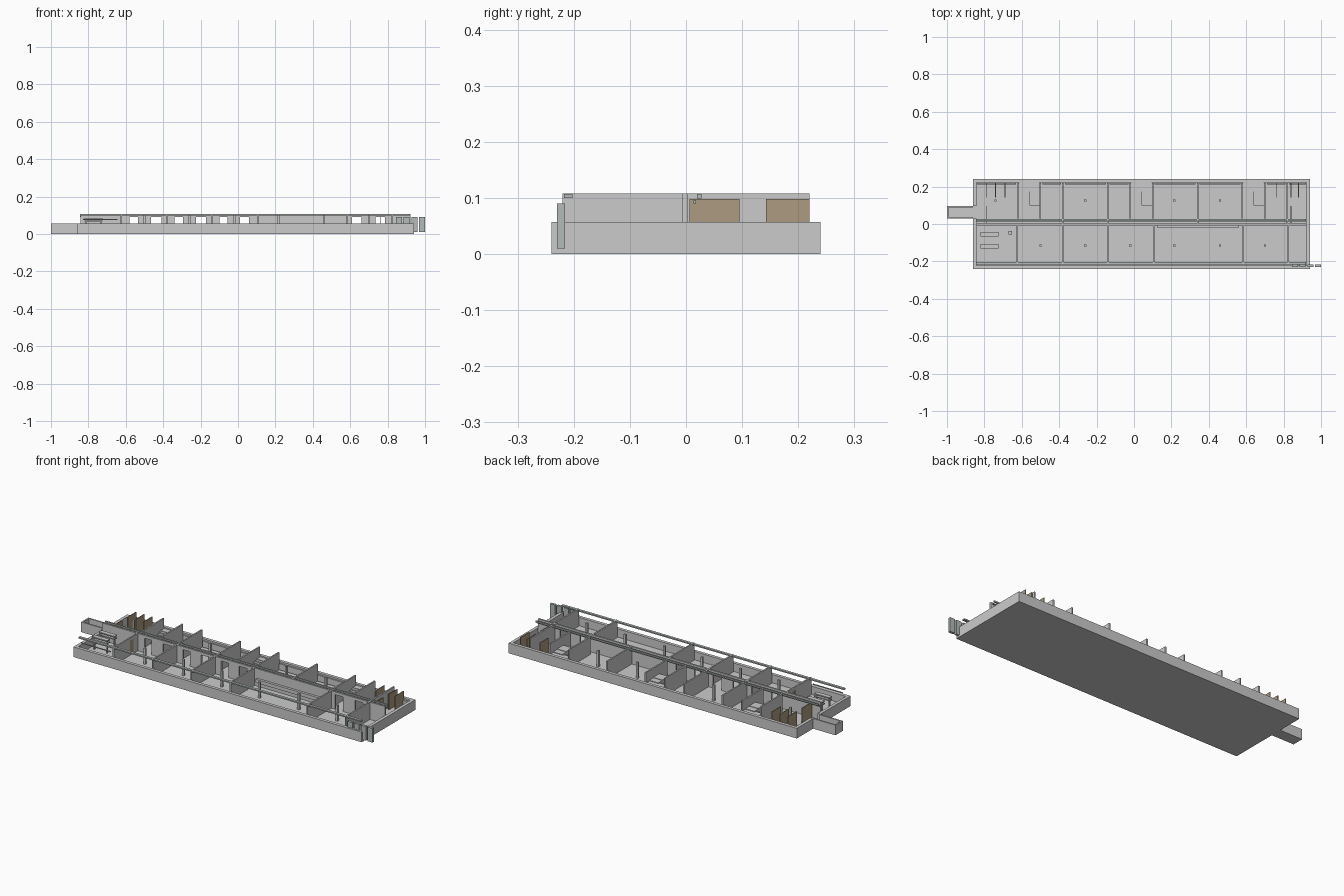
import bpy, bmesh


def material(name, colour):
    m = bpy.data.materials.new(name)
    m.diffuse_color = (*colour, 1)
    return m


BROWN = material("timber", (0.42, 0.33, 0.22))
GREEN = material("metal", (0.45, 0.5, 0.48))
FLOOR, RIM, TOP = 0.01, 0.057, 0.108


def boxes(name, items, mat=None):
    """One object from boxes given as (x0, x1, y0, y1, z0, z1)."""
    bm = bmesh.new()
    for x0, x1, y0, y1, z0, z1 in items:
        g = bmesh.ops.create_cube(bm, size=1)
        for v in g["verts"]:
            v.co = ((x0 + x1) / 2 + v.co.x * (x1 - x0),
                    (y0 + y1) / 2 + v.co.y * (y1 - y0),
                    (z0 + z1) / 2 + v.co.z * (z1 - z0))
    me = bpy.data.meshes.new(name)
    bm.to_mesh(me)
    bm.free()
    ob = bpy.data.objects.new(name, me)
    bpy.context.collection.objects.link(ob)
    if mat:
        me.materials.append(mat)
    return ob


# Floor slab and cut-away outer wall
boxes("floor_slab", [(-0.86, 0.94, -0.24, 0.24, 0, FLOOR)])
boxes("outer_wall", [
    (-0.86, 0.94, -0.24, -0.222, FLOOR, RIM),
    (-0.86, 0.94, 0.222, 0.24, FLOOR, RIM),
    (0.922, 0.94, -0.222, 0.222, FLOOR, RIM),
    (-0.86, -0.843, -0.222, 0.03, FLOOR, RIM),
    (-0.86, -0.843, 0.095, 0.222, FLOOR, RIM)])

# Entrance annex on the left end
boxes("annex", [
    (-1.0, -0.86, 0.03, 0.095, 0, FLOOR),
    (-1.0, -0.86, 0.03, 0.038, FLOOR, RIM),
    (-1.0, -0.86, 0.087, 0.095, FLOOR, RIM),
    (-1.0, -0.992, 0.038, 0.087, FLOOR, RIM)])

# Spine wall between front and rear rooms, with door openings
openings = [(-0.58, -0.535), (-0.465, -0.41), (-0.34, -0.295), (-0.225, -0.17),
            (-0.1, -0.055), (0.01, 0.06), (0.61, 0.66), (0.735, 0.785)]
parts, start = [], -0.843
for a, b in openings:
    parts.append((start, a, -0.007, 0.003, FLOOR, TOP))
    parts.append((a, b, -0.007, 0.003, 0.092, TOP))
    start = b
parts.append((start, 0.922, -0.007, 0.003, FLOOR, TOP))
boxes("spine_wall", parts)

# Cross partitions
T = 0.004
boxes("front_partitions", [(x - T, x + T, -0.22, -0.007, FLOOR, TOP)
                           for x in (-0.38, -0.14, 0.105, 0.585, 0.825)]
      + [(-0.629, -0.621, -0.22, -0.077, FLOOR, TOP),
         (-0.629, -0.621, -0.043, -0.007, FLOOR, TOP),
         (-0.629, -0.621, -0.077, -0.043, 0.092, TOP)])
boxes("rear_partitions", [(x - T, x + T, 0.003, 0.22, FLOOR, TOP)
                          for x in (-0.38, -0.14, 0.34, 0.82)]
      + [(x - T, x + T, 0.03, 0.22, FLOOR, TOP)
         for x in (-0.62, -0.5, -0.02, 0.1, 0.58, 0.7)])
boxes("room_door", [(-0.628, -0.622, -0.077, -0.043, FLOOR, 0.092)], BROWN)

# Square columns in the rooms
C = 0.006
boxes("columns", [(x - C, x + C, y - C, y + C, FLOOR, 0.1)
                  for y, xs in ((0.125, (-0.74, -0.26, 0.215, 0.46)),
                                (-0.115, (-0.5, -0.26, -0.02, 0.215, 0.46, 0.7)))
                  for x in xs])

# Three stairwells, each with a flight, a landing and a plinth
for i, x in enumerate((-0.62, -0.02, 0.58)):
    steps = [(x + 0.004, x + 0.06, 0.1 + 0.015 * k, 0.115 + 0.015 * k,
              FLOOR, 0.017 + 0.006 * k) for k in range(6)]
    boxes(f"stair_{i + 1}", steps + [
        (x + 0.004, x + 0.116, 0.19, 0.222, FLOOR, 0.05),
        (x + 0.06, x + 0.116, 0.1, 0.155, FLOOR, RIM),
        (x + 0.06, x + 0.116, 0.155, 0.19, FLOOR, 0.054)])

# Long overhead rails
boxes("front_rail", [(-0.845, 0.92, -0.217, -0.202, 0.1, 0.107)], GREEN)
boxes("spine_rails", [(-0.845, 0.92, 0.013, 0.018, 0.09, 0.095),
                      (-0.845, 0.92, 0.02, 0.028, 0.099, 0.107)], GREEN)

# Low heating runs under the rear windows
rooms = [(-0.84, -0.63), (-0.49, -0.39), (-0.37, -0.15), (-0.13, -0.03),
         (0.11, 0.33), (0.35, 0.57), (0.71, 0.81), (0.83, 0.92)]
boxes("heating_runs", [(a, b, 0.21, 0.218, 0.015, 0.05) for a, b in rooms])

# Toilet cubicle partitions at both ends
cub = [(x - 0.002, x + 0.002, 0.143, 0.22, FLOOR, 0.098)
       for x in (-0.79, -0.74, -0.69, 0.76, 0.84, 0.88)]
cub += [(x - 0.002, x + 0.002, 0.006, 0.095, FLOOR, 0.098) for x in (-0.79, 0.84)]
boxes("cubicle_panels", cub, BROWN)

# Furniture and plant
boxes("plant_shelves", [(-0.82, -0.725, y - 0.012, y + 0.012, z, z + 0.006)
                        for y in (-0.055, -0.12) for z in (0.066, 0.08)])
boxes("plant_legs", [(x, x + 0.005, y - 0.004, y + 0.004, FLOOR, 0.08)
                     for x in (-0.815, -0.735) for y in (-0.055, -0.12)])
boxes("plant_pipe", [(-0.83, -0.645, -0.214, -0.21, 0.074, 0.079)])
boxes("small_post", [(-0.672, -0.652, -0.057, -0.037, FLOOR, 0.05)])
boxes("long_counter", [(0.125, 0.56, -0.022, -0.008, 0.035, 0.055)])

# Row of upright panels at the front right corner
boxes("corner_panels", [(x, x + 0.031, -0.23, -0.216, 0.01, 0.09)
                        for x in (0.845, 0.886, 0.928, 0.969)], GREEN)
